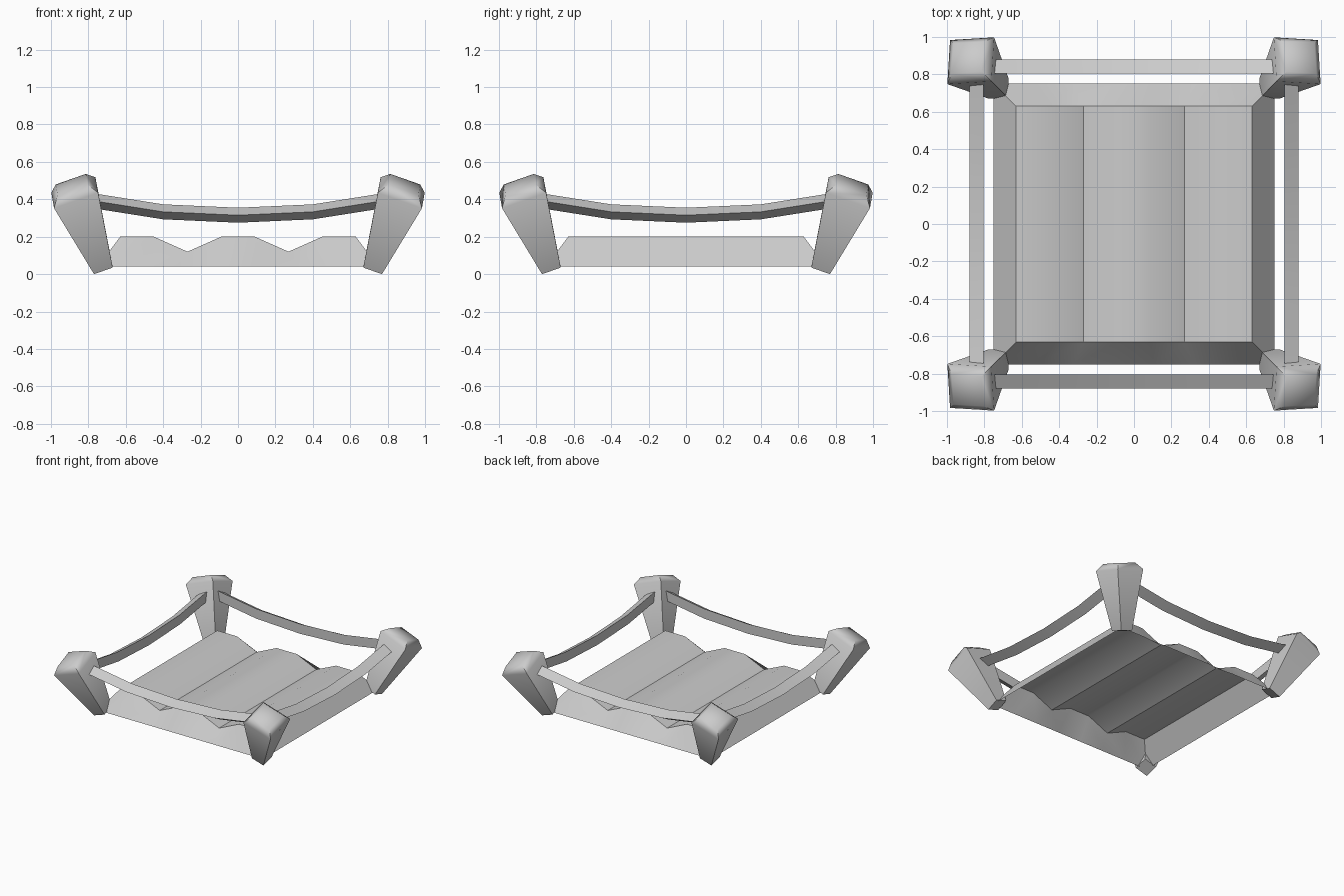
import bpy, math
from mathutils import Vector, Matrix

if "Cube" in bpy.data.objects:
    bpy.data.objects.remove(bpy.data.objects["Cube"])


def make_object(name, verts, faces, angle, mirror=(False, False)):
    mesh = bpy.data.meshes.new(name)
    mesh.from_pydata(verts, [], faces)
    obj = bpy.data.objects.new(name, mesh)
    bpy.context.collection.objects.link(obj)
    if any(mirror):
        mod = obj.modifiers.new("Mirror", 'MIRROR')
        mod.use_axis = (mirror[0], mirror[1], False)
        mod.use_mirror_merge = False
    bpy.ops.object.select_all(action='DESELECT')
    obj.select_set(True)
    bpy.context.view_layer.objects.active = obj
    bpy.ops.object.shade_smooth_by_angle(angle=math.radians(angle))
    return obj


def loft(rings, capped=True):
    """Skin a list of equal-length closed rings."""
    n = len(rings[0])
    verts = [p for ring in rings for p in ring]
    faces = [(i * n + j, i * n + (j + 1) % n, (i + 1) * n + (j + 1) % n, (i + 1) * n + j)
             for i in range(len(rings) - 1) for j in range(n)]
    if capped:
        faces.append(tuple(reversed(range(n))))
        faces.append(tuple(range(len(verts) - n, len(verts))))
    return verts, faces


# Corrugated floor: open-bottomed sheet with sloping skirts
TOP, BOTTOM, LOW = 0.63, 0.75, 0.04
wave = [(-TOP, .2), (-.45, .2), (-.27, .12), (-.09, .2),
        (.09, .2), (.27, .12), (.45, .2), (TOP, .2)]
n = len(wave)
rows = []
for y, outer in ((-BOTTOM, True), (-TOP, False), (TOP, False), (BOTTOM, True)):
    scale = BOTTOM / TOP if outer else 1
    rows.append([(x * scale, y, LOW if outer else z) for x, z in wave])
verts = [p for row in rows for p in row]
faces = [(r * n + i, r * n + i + 1, (r + 1) * n + i + 1, (r + 1) * n + i)
         for r in range(3) for i in range(n - 1)]
faces += [(0, n, 2 * n, 3 * n), (4 * n - 1, 3 * n - 1, 2 * n - 1, n - 1)]
make_object("corrugated_floor", verts, faces, 30)

# Corner posts: tapered, leaning outward, chamfered top
foot, head = Vector((.723, .723, .035)), Vector((.873, .873, .435))
axis = (head - foot).normalized()
tilt = Vector((0, 0, 1)).rotation_difference(axis).to_matrix()


def square(center, half):
    return [center + tilt @ Vector((sx * half, sy * half, 0))
            for sx, sy in ((-1, -1), (1, -1), (1, 1), (-1, 1))]


rings = [square(foot, .053), square(head, .125), square(head + axis * .05, .085)]
make_object("corner_posts", *loft(rings), 60, mirror=(True, True))

# Sagging triangular rails between the posts
sag = [(-.78, .393), (-.4, .333), (0, .315), (.4, .333), (.78, .393)]
section = [(.88, 0), (.805, .04), (.805, -.04)]
for k, name in enumerate(("right_rail", "back_rail", "left_rail", "front_rail")):
    turn = Matrix.Rotation(k * math.pi / 2, 3, 'Z')
    rings = [[turn @ Vector((out, t, z + dz)) for out, dz in reversed(section)]
             for t, z in sag]
    make_object(name, *loft(rings), 30)
